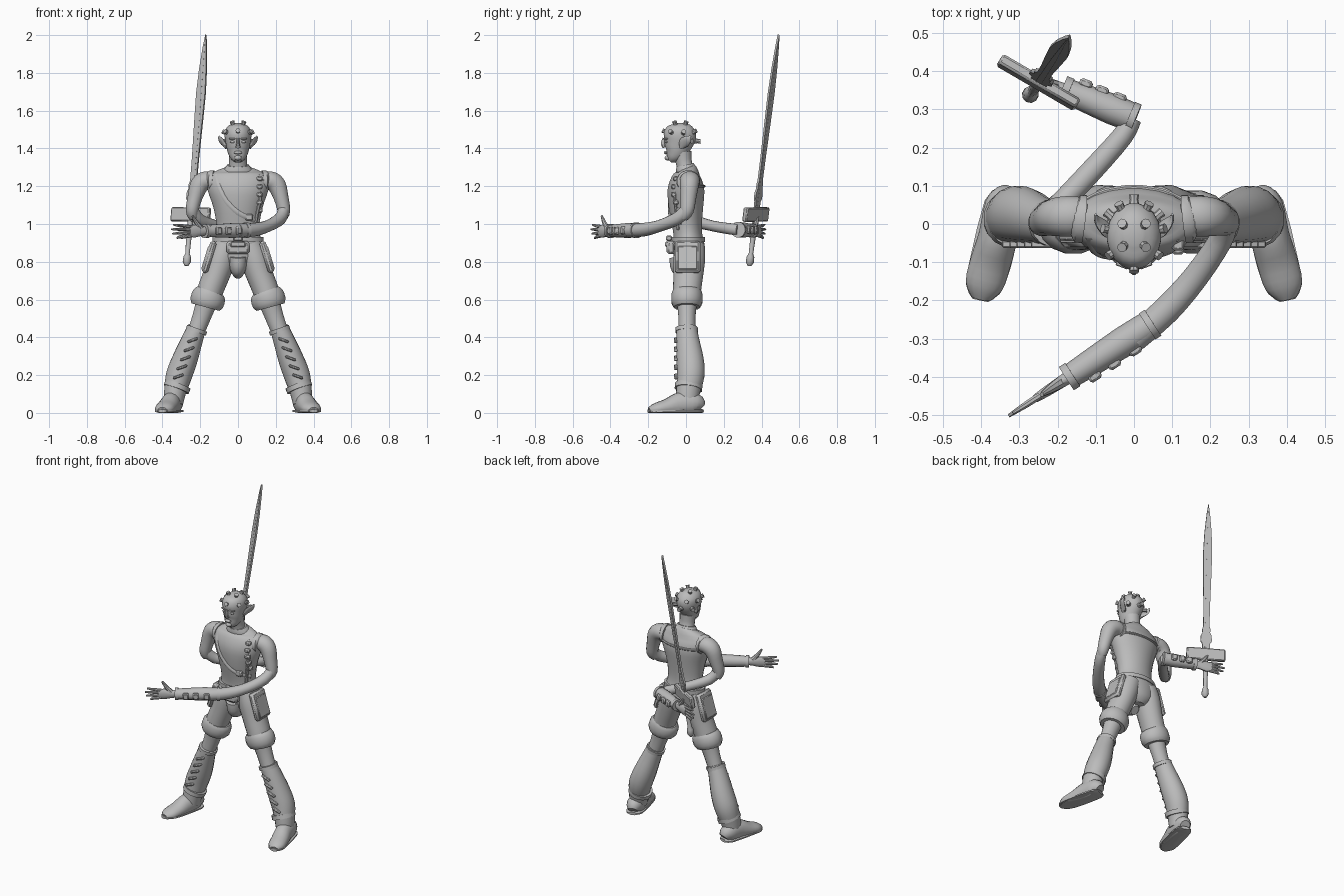
import bpy, bmesh, math
from mathutils import Vector, Matrix

cube = bpy.data.objects.get("Cube")
if cube:
    bpy.data.objects.remove(cube)

X, Y, Z = Vector((1, 0, 0)), Vector((0, 1, 0)), Vector((0, 0, 1))
SIDES = (("left", 1), ("right", -1))
made = []

stone = bpy.data.materials.new("plain grey")
stone.use_nodes = True
stone.diffuse_color = (.5, .5, .5, 1)
stone.node_tree.nodes["Principled BSDF"].inputs["Base Color"].default_value = (.5, .5, .5, 1)


def finish(name, bm):
    bmesh.ops.recalc_face_normals(bm, faces=bm.faces)
    mesh = bpy.data.meshes.new(name)
    bm.to_mesh(mesh)
    bm.free()
    mesh.materials.append(stone)
    obj = bpy.data.objects.new(name, mesh)
    bpy.context.collection.objects.link(obj)
    made.append(obj)
    return obj


def smooth_rings(rings, steps):
    """Catmull-Rom interpolation of every value in a ring."""
    out, last = [], len(rings) - 1
    for i in range(last):
        p, q, r, s = (rings[min(max(k, 0), last)] for k in range(i - 1, i + 3))
        for k in range(steps):
            t = k / steps
            out.append([b + t * ((c - a) + t * ((a * 2 - b * 5 + c * 4 - d) + t * (b * 3 - a - c * 3 + d))) / 2
                        for a, b, c, d in zip(p, q, r, s)])
    return out + [list(rings[last])]


def tube(name, rings, ref=X, steps=3, sides=16, floor=None):
    """Loft of ellipses; each ring is x, y, z, radius along ref, radius across."""
    rings = smooth_rings(rings, steps)
    centres = [Vector(r[:3]) for r in rings]
    bm, loops = bmesh.new(), []
    for i, r in enumerate(rings):
        t = (centres[min(i + 1, len(rings) - 1)] - centres[max(i - 1, 0)]).normalized()
        u = (ref - t * ref.dot(t)).normalized()
        v = t.cross(u)
        loop = []
        for k in range(sides):
            a = math.tau * (k + .5) / sides
            co = centres[i] + u * r[3] * math.cos(a) + v * r[4] * math.sin(a)
            if floor is not None:
                co.z = max(co.z, floor)
            loop.append(bm.verts.new(co))
        loops.append(loop)
    for a, b in zip(loops, loops[1:]):
        for k in range(sides):
            j = (k + 1) % sides
            bm.faces.new((a[k], a[j], b[j], b[k]))
    bm.faces.new(loops[0])
    bm.faces.new(loops[-1])
    return finish(name, bm)


def box(name, loc, size, rot=None, bevel=.006):
    bm = bmesh.new()
    bmesh.ops.create_cube(bm, size=1, matrix=Matrix.Diagonal((*size, 1)))
    bmesh.ops.bevel(bm, geom=bm.edges[:], offset=min(bevel, min(size) / 3), segments=1, affect="EDGES")
    bm.transform(Matrix.Translation(loc) @ (rot or Matrix()))
    return finish(name, bm)


def ball(name, loc, size):
    bm = bmesh.new()
    bmesh.ops.create_uvsphere(bm, u_segments=12, v_segments=8, radius=1)
    bm.transform(Matrix.Translation(loc) @ Matrix.Diagonal((*size, 1)))
    return finish(name, bm)


def band(name, a, b, ra, rb, ref=X):
    """Short straight cuff between two points."""
    return tube(name, [(*a, ra, rb), (*b, ra, rb)], ref, 1)


# Torso
body = [(.76, .05, .05, .02), (.8, .11, .08, .02), (.88, .135, .085, .015), (.94, .118, .077, .01),
        (1, .115, .08, .005), (1.09, .132, .092, 0), (1.18, .162, .098, 0), (1.24, .165, .082, .005),
        (1.275, .13, .058, .01), (1.3, .06, .045, .005)]
tube("torso", [(0, y, z, a, b) for z, a, b, y in body], sides=24)


def skin(x, z, side):
    """Point on the torso at x and z, on the front (-1) or back (1)."""
    for lo, hi in zip(body, body[1:]):
        if lo[0] <= z <= hi[0]:
            t = (z - lo[0]) / (hi[0] - lo[0])
            _, a, b, y = (p + (q - p) * t for p, q in zip(lo, hi))
            return Vector((x, y + side * b * math.sqrt(max(0, 1 - (x / a) ** 2)), z))


def strap(name, path, side, width=.014):
    tube(name, [(*skin(x, z, side), .009, width) for x, z in path], Y, sides=8)


diagonal = [(-.115, 1.26), (-.1, 1.2), (-.06, 1.12), (0, 1.06), (.06, 1.03), (.11, 1.01)]
strap("chest_strap", diagonal, -1)
strap("back_strap", [(x / 8, 1.2) for x in (-1, -.6, 0, .6, 1)], 1, .008)
strap("vest_edge", [(.11, 1.26), (.12, 1.15), (.1, 1.05), (.09, .97)], -1, .01)
for i in range(5):
    box("vest_buckle", skin(.115, 1.24 - i * .042, -1), (.032, .03, .024))
box("strap_buckle", skin(.06, 1.035, -1), (.04, .03, .035))
tube("collar", [(0, .005, 1.275, .085, .058), (0, 0, 1.29, .075, .055), (0, -.005, 1.312, .058, .048)])

# Belt and pouches
band("belt", (0, .012, .905), (0, .012, .93), .137, .09)
box("belt_pouch", (0, -.08, .875), (.12, .045, .07), bevel=.012)
box("pouch_flap", (0, -.1, .892), (.08, .02, .03))
box("belt_clasp", (0, -.09, .925), (.05, .03, .03))
tube("codpiece", [(0, .01, .73, .025, .03), (0, -.02, .77, .045, .06), (0, -.035, .83, .05, .055)])

# Neck and head
tube("neck", [(0, .005, 1.27, .06, .05), (0, -.01, 1.32, .048, .043), (0, -.02, 1.38, .05, .05)])
skull = [(1.335, .018, .015, -.088), (1.35, .038, .035, -.075), (1.38, .054, .06, -.055), (1.42, .064, .075, -.042),
         (1.46, .071, .087, -.033), (1.495, .068, .082, -.03), (1.52, .05, .06, -.028), (1.534, .022, .026, -.028)]
tube("head", [(0, y, z, a, b) for z, a, b, y in skull], sides=20)
tube("nose", [(0, -.116, 1.455, .008, .008), (0, -.122, 1.425, .01, .012), (0, -.115, 1.405, .015, .01)], sides=8)
ball("lips", (0, -.106, 1.378), (.022, .012, .009))
ball("chin", (0, -.095, 1.35), (.02, .018, .014))
for side, s in SIDES:
    ball(side + "_eye", (s * .028, -.104, 1.435), (.014, .008, .007))
    box(side + "_brow", (s * .03, -.107, 1.452), (.035, .014, .008), Matrix.Rotation(s * .35, 4, "Z"))
    tube(side + "_ear", [(s * .058, -.025, 1.405, .012, .012), (s * .078, -.01, 1.43, .009, .028),
                         (s * .098, .01, 1.45, .006, .02), (s * .1, .025, 1.465, .003, .004)], X, 3, 10)

# Studs over the scalp
scalp = Vector((0, -.03, 1.447))
for tilt, count, start in ((25, 4, 45), (63, 7, -90), (95, 3, 40)):
    for k in range(count):
        turn = math.radians(start + (k * 50 if tilt > 90 else k * 360 / count))
        p = math.radians(tilt)
        d = Vector((math.sin(p) * math.cos(turn), math.sin(p) * math.sin(turn), math.cos(p)))
        reach = 1 / math.sqrt((d.x / .071) ** 2 + (d.y / .087) ** 2 + (d.z / .088) ** 2)
        at = [scalp + d * (reach + off) for off in (-.01, .006, .02)]
        tube("stud", [(*c, r, r) for c, r in zip(at, (.016, .011, .013))], Vector((.3, .2, .1)).cross(d), 1, 8)

# Legs
for side, s in SIDES:
    tube(side + "_thigh", [(s * .06, .02, .89, .07, .08), (s * .085, .018, .82, .078, .085),
                           (s * .115, .012, .73, .072, .08), (s * .15, .005, .64, .07, .075),
                           (s * .165, .005, .58, .07, .075)])
    tube(side + "_knee_cuff", [(s * .145, .005, .645, .075, .076), (s * .152, .005, .625, .09, .083),
                               (s * .165, .005, .585, .092, .083), (s * .172, .005, .56, .078, .07)], steps=2)
    tube(side + "_knee", [(s * .165, .005, .59, .058, .055), (s * .192, .005, .51, .05, .046),
                          (s * .225, .005, .42, .045, .045)])
    tube(side + "_boot", [(s * .218, .003, .45, .05, .055), (s * .245, .01, .38, .058, .062),
                          (s * .282, .022, .28, .068, .073), (s * .312, .025, .2, .07, .074),
                          (s * .332, .012, .12, .06, .065), (s * .342, .005, .05, .052, .06)])
    band(side + "_boot_rim", (s * .216, .003, .448), (s * .223, .003, .428), .057, .061)
    band(side + "_ankle_strap", (s * .318, .015, .15), (s * .327, .012, .125), .071, .074)
    for k in range(5):
        box(side + "_boot_lace", (s * (.24 + k * .019), -.053, .385 - k * .048), (.06, .02, .014),
            Matrix.Rotation(s * .35, 4, "Y"))
    tube(side + "_shoe", [(s * .332, .08, .03, .03, .03), (s * .34, .05, .05, .055, .05),
                          (s * .355, -.03, .045, .065, .052), (s * .375, -.1, .03, .045, .054),
                          (s * .392, -.16, .02, .032, .05), (s * .4, -.195, .012, .018, .025)], Z, floor=0)
    tube(side + "_sole", [(s * .33, .085, .01, .01, .03), (s * .34, .05, .01, .011, .056),
                          (s * .375, -.1, .01, .011, .059), (s * .395, -.17, .01, .011, .05),
                          (s * .402, -.2, .01, .01, .022)], Z, 2, 8, 0)
    lean = Matrix.Rotation(-s * .3, 4, "Y")
    box(side + "_hip_pocket", (s * .153, .008, .825), (.035, .135, .175), lean, .015)
    box(side + "_pocket_panel", (s * .169, .008, .82), (.016, .105, .13), lean)

# Upper arms and armholes
for side, s in SIDES:
    tube(side + "_upper_arm", [(s * .13, .02, 1.225, .05, .045), (s * .17, .02, 1.23, .054, .05),
                               (s * .205, .018, 1.205, .05, .05), (s * .228, .012, 1.14, .043, .04),
                               (s * .243, .005, 1.07, .036, .034), (s * .235, -s * .015, 1.035, .026, .026)], Y)
    tube(side + "_armhole", [(s * .13, .012, 1.225, .064, .06), (s * .148, .014, 1.226, .063, .059),
                             (s * .154, .015, 1.225, .05, .05)], Y, 1)


def lower_arm(side, path, start, end):
    """Forearm, strapped bracer and open hand."""
    tube(side + "_forearm", path, Z)
    a, b = Vector(start), Vector(end)
    d = (b - a).normalized()
    out = d.cross(Z)
    tube(side + "_bracer", [(*a, .036, .037), (*a.lerp(b, .35), .041, .04), (*b, .032, .032)], Z, 2, 10)
    band(side + "_bracer_rim", b - d * .012, b + d * .008, .038, .037, Z)
    band(side + "_elbow_rim", a, a + d * .018, .042, .041, Z)
    turn = d.to_track_quat("X", "Z").to_matrix().to_4x4()
    flip = 1 if side == "right" else -1
    for t in (.3, .55, .78):
        box(side + "_bracer_buckle", a.lerp(b, t) - out * flip * -.036, (.035, .022, .04), turn)
    palm = [(*(b + d * l), w, k) for l, w, k in
            ((-.01, .022, .018), (.03, .026, .016), (.07, .034, .014), (.105, .03, .011))]
    tube(side + "_palm", palm, Z, 2, 12)
    for k in range(4):
        up = (k - 1.5) * .016
        length = (.155, .18, .188, .175)[k]
        at = [b + d * l + Z * h for l, h in ((.09, up), (.135, up * 1.2), (length, up * 1.5))]
        tube(side + "_finger", [(*c, r, r) for c, r in zip(at, (.0095, .009, .005))], Z, 2, 8)
    at = [b + d * l + Z * h for l, h in ((.03, .012), (.06, .045), (.085, .082))]
    tube(side + "_thumb", [(*c, r, r) for c, r in zip(at, (.016, .012, .006))], out, 2, 8)


lower_arm("left", [(.243, .005, 1.08, .03, .03), (.225, -.045, 1.03, .034, .032), (.16, -.14, .99, .031, .034),
                   (.085, -.225, .97, .036, .037), (0, -.3, .965, .036, .036)], (.05, -.258, .967), (-.17, -.4, .963))
lower_arm("right", [(-.243, .005, 1.08, .03, .03), (-.2, .045, 1.02, .032, .03), (-.11, .14, .99, .028, .03),
                    (-.03, .23, .975, .03, .028), (-.005, .275, .97, .03, .025)], (.005, .275, .97), (-.18, .35, .965))

# Sword
hilt, tip = Vector((-.25, .37, 1.05)), Vector((-.17, .49, 2))
axis = (tip - hilt).normalized()
wide = Vector((.86, -.5, 0))
wide = (wide - axis * wide.dot(axis)).normalized()
blade = ((0, .03), (.07, .034), (.085, .048), (.12, .046), (.14, .032), (.16, .036), (.18, .026), (.3, .027),
         (.5, .034), (.65, .038), (.78, .03), (.9, .014), (.963, .001))
tube("blade", [(*(hilt + axis * l), w, .008) for l, w in blade], wide, 1, 4)
tube("blade_ridge", [(*(hilt + axis * l), w, .009) for l, w in ((0, .012), (.5, .01), (.93, .002))], wide, 1, 4)
frame = Matrix((wide, axis.cross(wide), axis)).transposed().to_4x4()
box("crossguard", hilt, (.235, .028, .075), frame)
grip = ((0, .013), (-.1, .015), (-.21, .012), (-.225, .02), (-.255, .022), (-.275, .01))
tube("grip", [(*(hilt + axis * l), r, r) for l, r in grip], wide, 1, 10)

# Shading
bpy.ops.object.select_all(action="DESELECT")
for obj in made:
    obj.select_set(True)
bpy.context.view_layer.objects.active = made[0]
bpy.ops.object.shade_smooth_by_angle(angle=math.radians(40))
